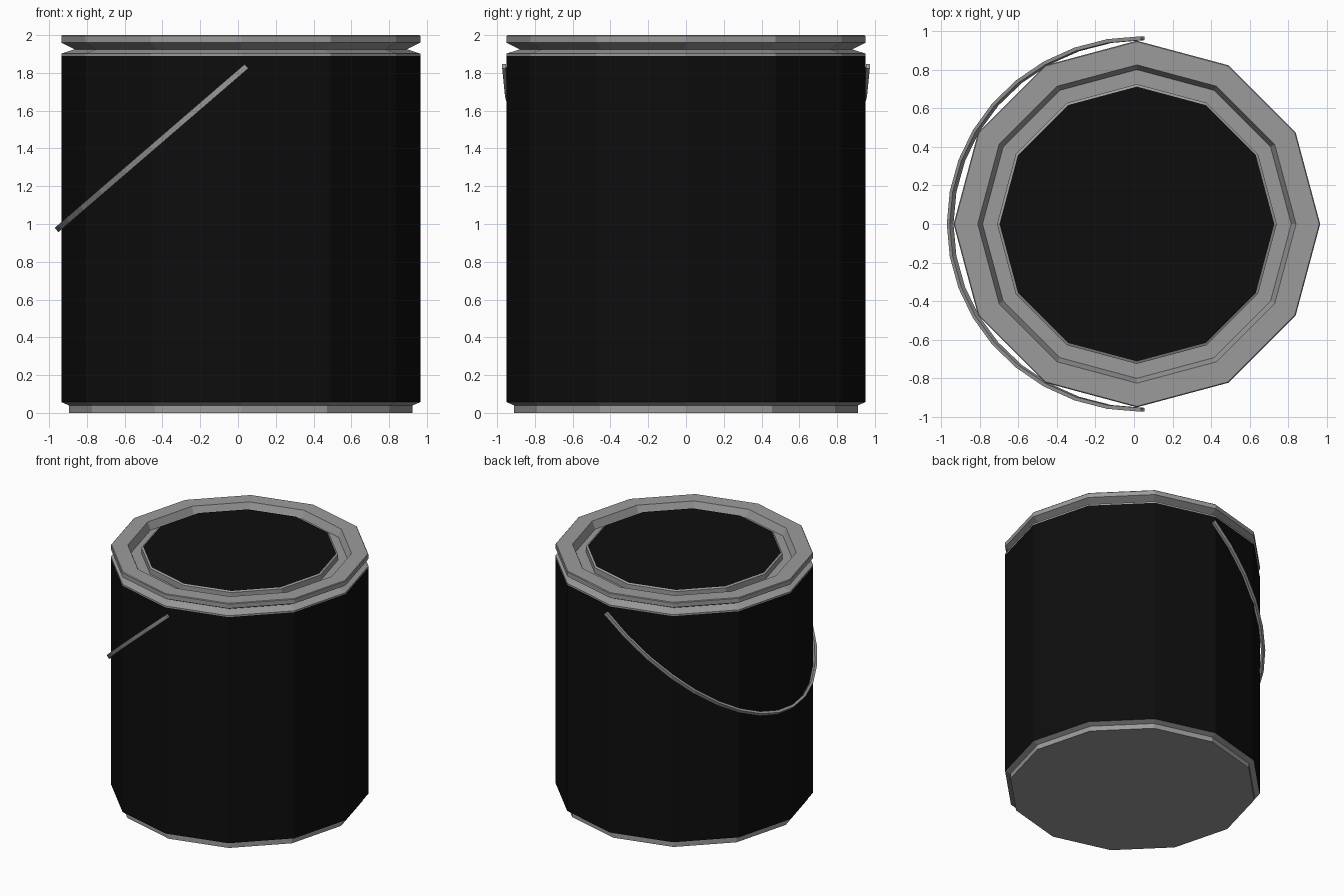
import bpy, bmesh, math
from mathutils import Vector

cube = bpy.data.objects.get("Cube")
if cube:
    bpy.data.objects.remove(cube, do_unlink=True)

SIDES = 12
CENTRE_X = 0.015


def material(name, value):
    m = bpy.data.materials.new(name)
    m.use_nodes = True
    colour = (value, value, value, 1)
    m.diffuse_color = colour
    m.node_tree.nodes["Principled BSDF"].inputs["Base Color"].default_value = colour
    return m


black = material("black paint", 0.004)
metal = material("grey metal", 0.33)


def finish(bm, name, mats):
    mesh = bpy.data.meshes.new(name)
    bm.to_mesh(mesh)
    bm.free()
    for m in mats:
        mesh.materials.append(m)
    obj = bpy.data.objects.new(name, mesh)
    bpy.context.collection.objects.link(obj)
    return obj


def lathe(name, profile, mats, cap_start=False, cap_end=False):
    """Turn a (radius, height) profile into a faceted ring; caps close the ends."""
    bm = bmesh.new()
    rings = []
    for r, z in profile:
        angles = [2 * math.pi * i / SIDES for i in range(SIDES)]
        rings.append([bm.verts.new((CENTRE_X + r * math.cos(a), r * math.sin(a), z))
                      for a in angles])
    for low, high in zip(rings, rings[1:]):
        for i in range(SIDES):
            j = (i + 1) % SIDES
            bm.faces.new((low[i], low[j], high[j], high[i]))
    if cap_start:
        bm.faces.new(rings[0][::-1])
    if cap_end:
        bm.faces.new(rings[-1]).material_index = len(mats) - 1
    return finish(bm, name, mats)


# Base with a small step under the wall
lathe("base", [(0.91, 0), (0.91, 0.04), (0.95, 0.057)], [metal], cap_start=True)

# Painted wall
lathe("can_wall", [(0.95, 0.057), (0.95, 1.89)], [black])

# Rim: outer groove, flat top, inner wall and channel floor
lathe("rim", [(0.95, 1.89), (0.95, 1.902), (0.88, 1.925), (0.95, 1.96),
              (0.95, 1.995), (0.945, 2.0), (0.825, 2.0), (0.80, 1.94),
              (0.725, 1.94)], [metal])

# Lid: raised grey edge with a black top
lathe("lid", [(0.725, 1.94), (0.725, 1.985), (0.712, 1.992)],
      [metal, black], cap_end=True)

# Handle: tilted half hoop with a rectangular section
pivot = Vector((0.045, 0, 1.835))
drop = Vector((-0.998, 0, -0.86))
side = Vector((0, 0.963, 0))
normal = drop.cross(side).normalized()
steps = 18
bm = bmesh.new()
sections = []
for k in range(steps + 1):
    t = math.pi * k / steps
    out = drop * math.sin(t) + side * math.cos(t)
    centre = pivot + out
    out.normalize()
    sections.append([bm.verts.new(centre + out * u * 0.01 + normal * v * 0.015)
                     for u, v in ((-1, -1), (1, -1), (1, 1), (-1, 1))])
for a, b in zip(sections, sections[1:]):
    for i in range(4):
        j = (i + 1) % 4
        bm.faces.new((a[i], a[j], b[j], b[i]))
bm.faces.new(sections[0])
bm.faces.new(sections[-1])
bmesh.ops.recalc_face_normals(bm, faces=bm.faces)
finish(bm, "handle", [metal])
